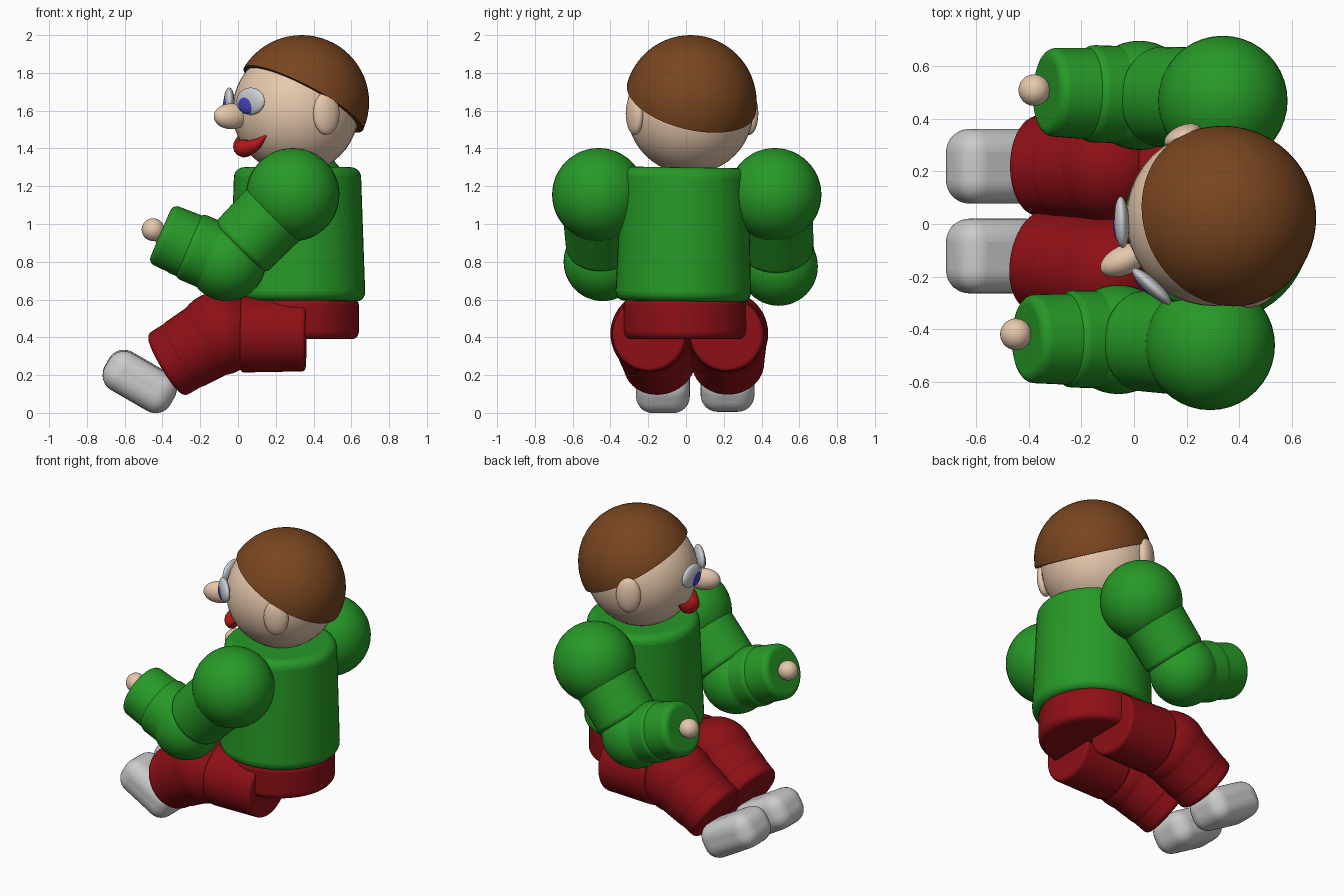
import bpy, bmesh, math
from mathutils import Matrix, Vector

if "Cube" in bpy.data.objects:
    bpy.data.objects.remove(bpy.data.objects["Cube"])

COLORS = {
    "green": (0.02, 0.32, 0.02, 1), "red": (0.27, 0.005, 0.008, 1),
    "skin": (0.80, 0.58, 0.42, 1), "brown": (0.19, 0.06, 0.014, 1),
    "white": (0.75, 0.76, 0.74, 1), "eye_white": (0.6, 0.62, 0.65, 1),
    "blue": (0.06, 0.06, 0.5, 1), "lip": (0.5, 0.01, 0.01, 1),
}
MATS = {}
for key, rgba in COLORS.items():
    MATS[key] = bpy.data.materials.new(key)
    MATS[key].diffuse_color = rgba


def finish(name, bm, color, bevel=0, segments=5):
    me = bpy.data.meshes.new(name)
    bmesh.ops.recalc_face_normals(bm, faces=bm.faces)
    bm.to_mesh(me)
    bm.free()
    me.materials.append(MATS[color])
    ob = bpy.data.objects.new(name, me)
    bpy.context.collection.objects.link(ob)
    bpy.ops.object.select_all(action='DESELECT')
    bpy.context.view_layer.objects.active = ob
    ob.select_set(True)
    if bevel:
        m = ob.modifiers.new("round", 'BEVEL')
        m.width, m.segments = bevel, segments
        m.limit_method, m.angle_limit = 'ANGLE', math.radians(40)
    bpy.ops.object.shade_smooth_by_angle(angle=math.radians(40))
    return ob


def ball(name, loc, radii, color, yaw=0):
    bm = bmesh.new()
    mat = (Matrix.Translation(loc) @ Matrix.Rotation(math.radians(yaw), 4, 'Z')
           @ Matrix.Diagonal((*radii, 1)))
    bmesh.ops.create_uvsphere(bm, u_segments=40, v_segments=24, radius=1, matrix=mat)
    return finish(name, bm, color)


def tube(name, a, b, r0, r1, color, bevel, stretch=1):
    """Tapered cylinder from a to b with rounded rims."""
    a, b = Vector(a), Vector(b)
    bm = bmesh.new()
    mat = (Matrix.Translation((a + b) / 2)
           @ (b - a).to_track_quat('Z', 'Y').to_matrix().to_4x4()
           @ Matrix.Diagonal((1, stretch, 1, 1)))
    bmesh.ops.create_cone(bm, cap_ends=True, segments=48, radius1=r0, radius2=r1,
                          depth=(b - a).length, matrix=mat)
    return finish(name, bm, color, bevel)


# torso and hips
tube("sweater_body", (0.315, -0.015, 0.59), (0.315, -0.005, 1.3), 0.36, 0.335, "green", 0.05, 1)
tube("trouser_hips", (0.315, -0.005, 0.39), (0.315, -0.005, 0.61), 0.325, 0.325, "red", 0.04)

# arms: shoulder ball, upper arm, elbow ball, forearm, hand
ARMS = {
    "near": ((0.29, -0.462, 1.155), (-0.06, -0.44, 0.80), (-0.41, -0.437, 0.95), (-0.45, -0.42, 0.97)),
    "far": ((0.338, 0.47, 1.155), (0.02, 0.49, 0.775), (-0.335, 0.503, 0.91), (-0.38, 0.51, 0.925)),
}
for side, (shoulder, elbow, cuff, hand) in ARMS.items():
    s, e, c = Vector(shoulder), Vector(elbow), Vector(cuff)
    ball(side + "_shoulder", s, (0.247,) * 3, "green")
    tube(side + "_upper_arm", s, s.lerp(e, 0.8), 0.2, 0.19, "green", 0.03)
    ball(side + "_elbow", e, (0.208,) * 3, "green")
    tube(side + "_forearm", e, e.lerp(c, 0.6), 0.185, 0.185, "green", 0.04)
    tube(side + "_sleeve_cuff", e.lerp(c, 0.45), c, 0.175, 0.168, "green", 0.035)
    ball(side + "_hand", hand, (0.06,) * 3, "skin")

# legs: thigh, knee ball, shin, cuff, shoe
LEGS = {
    "near": ((0.36, -0.195, 0.415), (-0.10, -0.185, 0.42), (-0.385, -0.135, 0.25), (-0.52, -0.122, 0.163)),
    "far": ((0.36, 0.215, 0.415), (-0.10, 0.22, 0.42), (-0.385, 0.222, 0.25), (-0.52, 0.22, 0.17)),
}
for side, (hip, knee, ankle, foot) in LEGS.items():
    h, k, a = Vector(hip), Vector(knee), Vector(ankle)
    tube(side + "_thigh", h, h.lerp(k, 0.75), 0.195, 0.205, "red", 0.02)
    ball(side + "_knee", k, (0.222, 0.215, 0.222), "red")
    tube(side + "_shin", k, k.lerp(a, 0.75), 0.212, 0.195, "red", 0.04)
    tube(side + "_trouser_cuff", k.lerp(a, 0.4), a, 0.195, 0.192, "red", 0.03)
    bm = bmesh.new()
    bmesh.ops.create_cube(bm, size=1, matrix=Matrix.Translation(foot)
                          @ Matrix.Rotation(math.radians(30), 4, 'Y')
                          @ Matrix.Diagonal((0.40, 0.285, 0.225, 1)))
    finish(side + "_shoe", bm, "white", 0.09, 8)

# head, turned towards the near side
HEAD = Vector((0.305, 0.022, 1.60))
TURN = 25


def on_head(angle, dist, dz):
    """Point at an angle from straight ahead (-x), after the head turn."""
    t = math.radians(TURN + angle)
    return HEAD + Vector((-math.cos(t) * dist, -math.sin(t) * dist, dz))


ball("head", HEAD, (0.335,) * 3, "skin")
ball("nose", on_head(0, 0.375, -0.03), (0.1, 0.056, 0.068), "skin", TURN)
for side, sign in (("near", 1), ("far", -1)):
    ball(side + "_eye", on_head(22.5 * sign, 0.352, 0.05), (0.028, 0.098, 0.072),
         "eye_white", TURN + 22.5 * sign)
    ball(side + "_iris", on_head(20 * sign, 0.361, 0.034), (0.024, 0.06, 0.053),
         "blue", TURN + 22.5 * sign)
    ball(side + "_ear", on_head(94 * sign, 0.335, -0.015), (0.075, 0.04, 0.113), "skin", TURN)

# hair: ball sliced by a plane that slopes down to the back
bm = bmesh.new()
centre = Vector((0.337, 0.024, 1.645))
bmesh.ops.create_uvsphere(bm, u_segments=56, v_segments=32, radius=1,
                          matrix=Matrix.Translation(centre) @ Matrix.Diagonal((0.357, 0.35, 0.355, 1)))
t = math.radians(TURN)
bmesh.ops.bisect_plane(bm, geom=bm.verts[:] + bm.edges[:] + bm.faces[:],
                       plane_co=centre + Vector((0, 0, 0.022)),
                       plane_no=Vector((0.58 * math.cos(t), 0.58 * math.sin(t), 1)).normalized(),
                       clear_inner=True)
bmesh.ops.holes_fill(bm, edges=[e for e in bm.edges if e.is_boundary])
finish("hair", bm, "brown")

# smiling mouth: a tapered curve
cu = bpy.data.curves.new("mouth", 'CURVE')
cu.dimensions = '3D'
cu.bevel_depth, cu.bevel_resolution, cu.resolution_u = 0.048, 5, 10
sp = cu.splines.new('BEZIER')
MOUTH = [(-36, 0.305, -0.125, 0.05), (-18, 0.30, -0.185, 0.7), (0, 0.30, -0.2, 1),
         (18, 0.30, -0.185, 0.7), (36, 0.305, -0.125, 0.05)]
sp.bezier_points.add(len(MOUTH) - 1)
for p, (ang, dist, dz, rad) in zip(sp.bezier_points, MOUTH):
    p.co = on_head(ang, dist, dz)
    p.radius = rad
    p.handle_left_type = p.handle_right_type = 'AUTO'
cu.materials.append(MATS["lip"])
bpy.context.collection.objects.link(bpy.data.objects.new("mouth", cu))

for m in bpy.data.materials:
    if m.users and not m.is_grease_pencil:
        m.use_nodes = True
        m.node_tree.nodes["Principled BSDF"].inputs["Base Color"].default_value = m.diffuse_color
